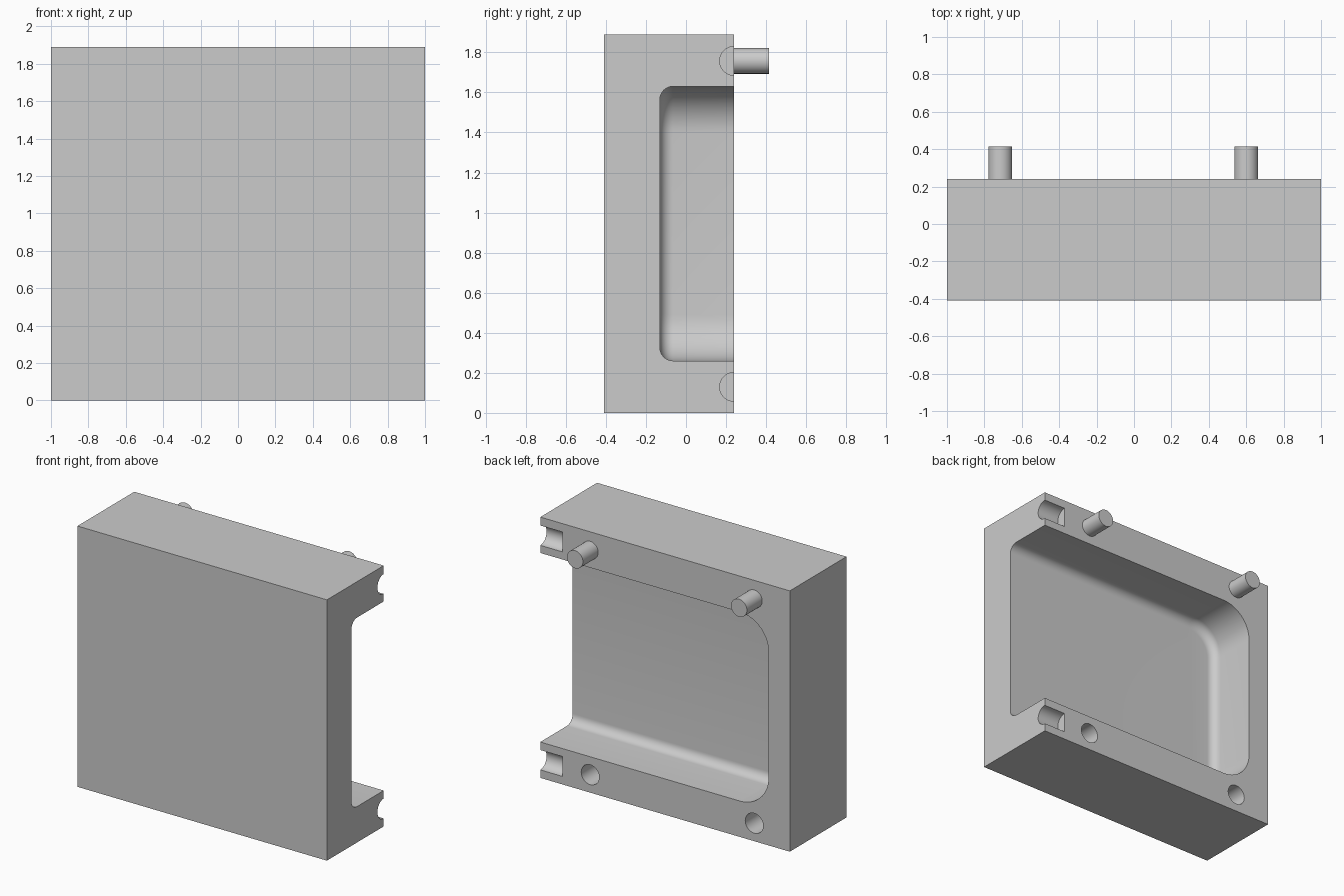
import bpy, bmesh, math
from mathutils import Matrix, Vector

cube = bpy.data.objects.get("Cube")
if cube:
    bpy.data.objects.remove(cube, do_unlink=True)

GREY = (0.6, 0.6, 0.6, 1)
grey = bpy.data.materials.new("plain grey")
grey.use_nodes = True
grey.diffuse_color = GREY
grey.node_tree.nodes["Principled BSDF"].inputs["Base Color"].default_value = GREY

FRONT, BACK, TOP = -0.41, 0.24, 1.89   # block limits
PEG_X = (-0.715, 0.6)
LOW, HIGH = 0.13, 1.757                # peg, hole and groove heights


def finish(name, bm):
    bmesh.ops.recalc_face_normals(bm, faces=bm.faces)
    mesh = bpy.data.meshes.new(name)
    bm.to_mesh(mesh)
    bm.free()
    mesh.materials.append(grey)
    ob = bpy.data.objects.new(name, mesh)
    bpy.context.collection.objects.link(ob)
    return ob


def box_mesh(lo, hi):
    bm = bmesh.new()
    lo, hi = Vector(lo), Vector(hi)
    bmesh.ops.create_cube(bm, size=1, matrix=Matrix.Translation((lo + hi) / 2)
                          @ Matrix.Diagonal((*(hi - lo), 1)))
    return bm


def rod(name, radius, start, end):
    start, end = Vector(start), Vector(end)
    axis = end - start
    turn = axis.to_track_quat("Z", "Y").to_matrix().to_4x4()
    bm = bmesh.new()
    bmesh.ops.create_cone(bm, cap_ends=True, segments=48, radius1=radius,
                          radius2=radius, depth=axis.length,
                          matrix=Matrix.Translation((start + end) / 2) @ turn)
    return finish(name, bm)


def smooth(ob):
    bpy.ops.object.select_all(action="DESELECT")
    ob.select_set(True)
    bpy.context.view_layer.objects.active = ob
    bpy.ops.object.shade_smooth_by_angle(angle=math.radians(30))


# Block
block = finish("mould_block", box_mesh((-1, FRONT, 0), (1, BACK, TOP)))

# Pocket cutter: rounded closed corners and a filleted floor, open to the side
bm = box_mesh((-0.83, -0.13, 0.26), (1.3, 0.5, 1.63))
corners = [e for e in bm.edges if all(v.co.x < 0 for v in e.verts)
           and abs(e.verts[0].co.y - e.verts[1].co.y) > 0.1]
bmesh.ops.bevel(bm, geom=corners, offset=0.23, segments=14, profile=0.5,
                affect="EDGES")
floor = [e for e in bm.edges if all(v.co.y < -0.12 for v in e.verts)
         and not all(v.co.x > 1 for v in e.verts)]
bmesh.ops.bevel(bm, geom=floor, offset=0.065, segments=8, profile=0.5,
                affect="EDGES")
cutters = [finish("pocket_cutter", bm)]

# Peg holes and half-round side grooves
cutters += [rod("hole_cutter", 0.072, (x, 0.04, LOW), (x, 0.4, LOW)) for x in PEG_X]
cutters += [rod("groove_cutter", 0.072, (0.824, BACK, z), (1.2, BACK, z))
            for z in (LOW, HIGH)]

bpy.context.view_layer.objects.active = block
for cutter in cutters:
    cutter.hide_render = True
    cut = block.modifiers.new("cut", "BOOLEAN")
    cut.operation = "DIFFERENCE"
    cut.solver = "EXACT"
    cut.object = cutter
    bpy.ops.object.modifier_apply(modifier=cut.name)
    bpy.data.objects.remove(cutter, do_unlink=True)
smooth(block)

# Locating pegs
for side, x in zip(("right", "left"), PEG_X):
    smooth(rod(side + "_peg", 0.064, (x, BACK - 0.03, HIGH), (x, 0.415, HIGH)))
